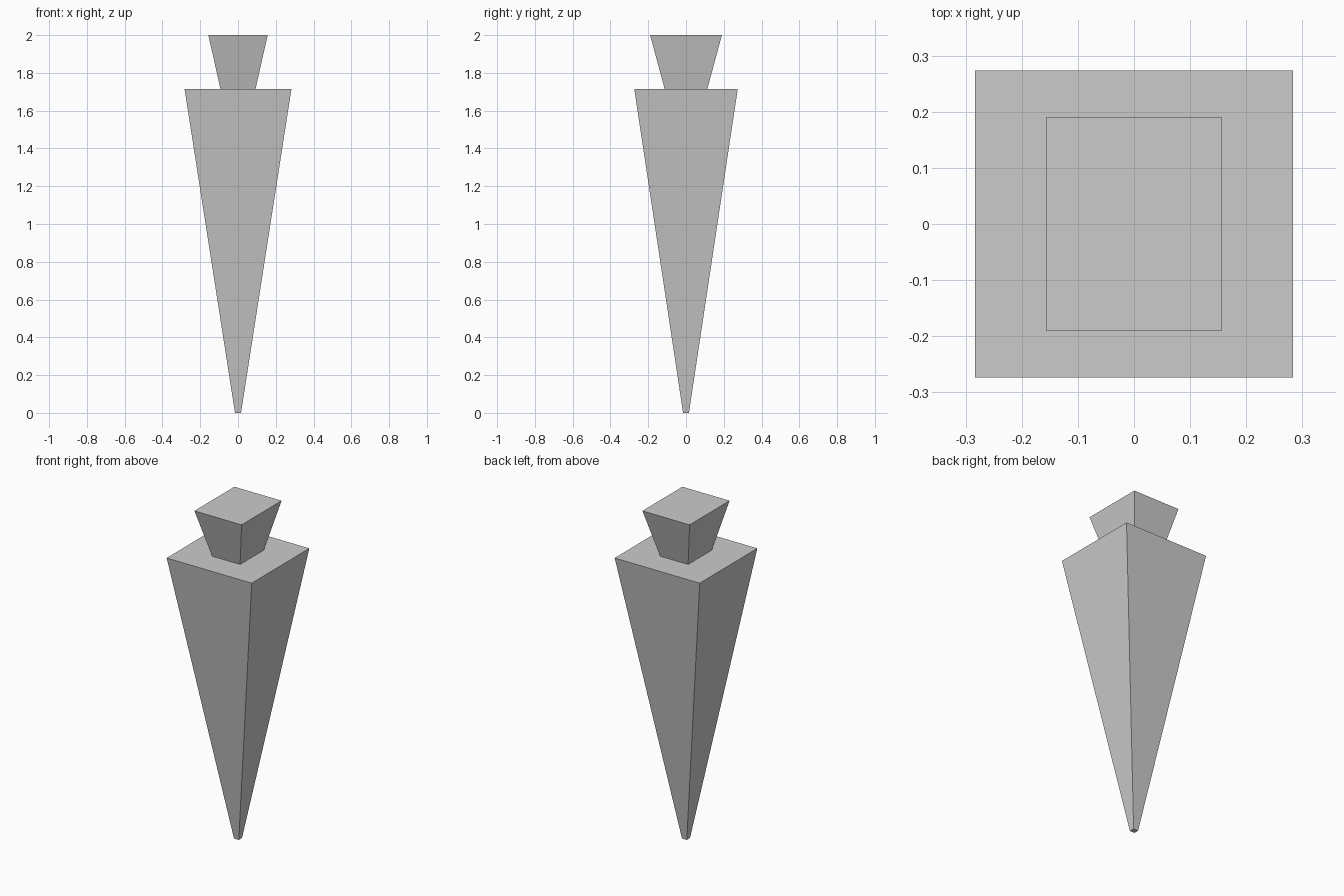
import bpy
import bmesh

if "Cube" in bpy.data.objects:
    bpy.data.objects.remove(bpy.data.objects["Cube"])


def tapered_block(name, z0, half0, z1, half1):
    """Four-sided block with rectangular ends of different sizes."""
    bm = bmesh.new()
    bmesh.ops.create_cube(bm, size=2)
    for v in bm.verts:
        z, (hx, hy) = (z1, half1) if v.co.z > 0 else (z0, half0)
        v.co = (v.co.x * hx, v.co.y * hy, z)
    mesh = bpy.data.meshes.new(name)
    bm.to_mesh(mesh)
    bm.free()
    obj = bpy.data.objects.new(name, mesh)
    bpy.context.collection.objects.link(obj)
    return obj


# Long body narrowing to a small blunt tip
tapered_block("spike_body", 0, (0.016, 0.0155), 1.715, (0.283, 0.274))

# Flared head standing on the body
tapered_block("flared_head", 1.715, (0.093, 0.113), 2.0, (0.157, 0.19))
